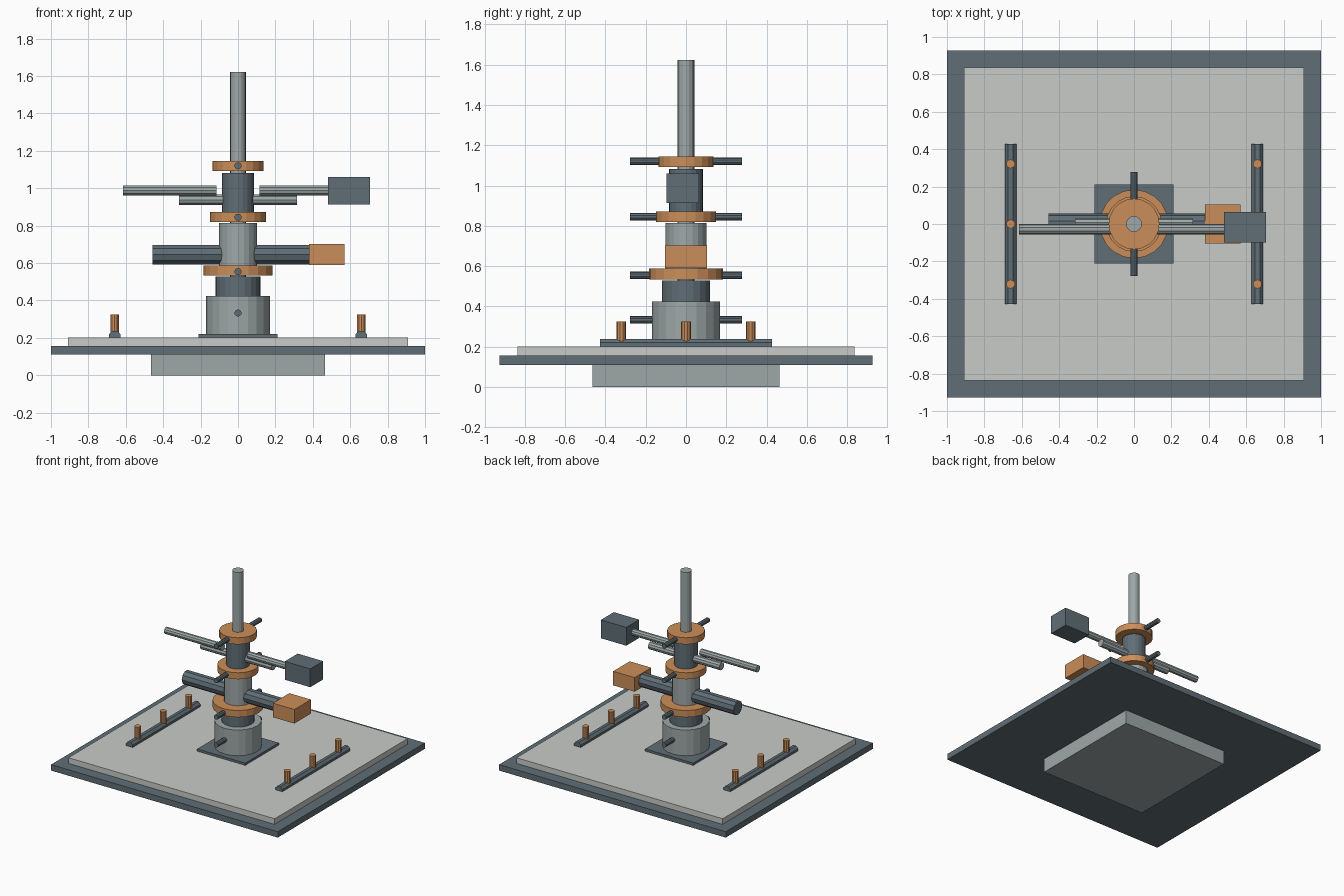
import bpy
from math import pi
from mathutils import Matrix

default = bpy.data.objects.get("Cube")
if default:
    bpy.data.objects.remove(default, do_unlink=True)


def material(name, rgb):
    m = bpy.data.materials.new(name)
    m.use_nodes = True
    m.diffuse_color = (*rgb, 1)
    m.node_tree.nodes["Principled BSDF"].inputs["Base Color"].default_value = (*rgb, 1)
    return m


SLATE = material("slate", (0.115, 0.155, 0.18))
STEEL = material("steel", (0.34, 0.39, 0.39))
STONE = material("pale_stone", (0.58, 0.6, 0.57))
COPPER = material("copper", (0.60, 0.27, 0.10))


def finish(name, mat):
    ob = bpy.context.object
    ob.name = ob.data.name = name
    ob.data.materials.append(mat)
    return ob


def box(name, mat, x, y, z):
    """Box from (low, high) pairs on each axis."""
    bpy.ops.mesh.primitive_cube_add(size=1)
    ob = finish(name, mat)
    pairs = (x, y, z)
    ob.data.transform(Matrix.Translation([(a + b) / 2 for a, b in pairs])
                      @ Matrix.Diagonal([b - a for a, b in pairs] + [1]))
    return ob


def rod(name, mat, r, axis, low, high, center=(0, 0, 0), sides=12, turn=0):
    """Flat-sided cylinder along an axis, between low and high on it."""
    bpy.ops.mesh.primitive_cylinder_add(vertices=sides, radius=r, depth=high - low)
    ob = finish(name, mat)
    spin = {"x": Matrix.Rotation(pi / 2, 4, "Y"),
            "y": Matrix.Rotation(pi / 2, 4, "X"),
            "z": Matrix.Identity(4)}[axis]
    place = list(center)
    place["xyz".index(axis)] = (low + high) / 2
    ob.data.transform(Matrix.Translation(place) @ spin @ Matrix.Rotation(turn, 4, "Z"))
    return ob


# Stepped base
box("foot_block", STEEL, (-0.465, 0.465), (-0.465, 0.465), (0, 0.11))
box("base_plate", SLATE, (-1, 1), (-0.927, 0.927), (0.11, 0.157))
box("deck_slab", STONE, (-0.91, 0.91), (-0.837, 0.837), (0.157, 0.202))
box("mounting_plate", SLATE, (-0.212, 0.212), (-0.212, 0.212), (0.2, 0.22))

# Central column, bottom to top
for name, mat, r, low, high in (
        ("column_base", STEEL, 0.17, 0.22, 0.425),
        ("lower_neck", SLATE, 0.12, 0.425, 0.528),
        ("lower_collar", COPPER, 0.184, 0.533, 0.587),
        ("middle_column", STEEL, 0.102, 0.587, 0.815),
        ("middle_collar", COPPER, 0.149, 0.82, 0.872),
        ("upper_column", SLATE, 0.085, 0.872, 1.083),
        ("upper_collar", COPPER, 0.136, 1.092, 1.145)):
    rod(name, mat, r, "z", low, high, sides=20)
rod("mast", STEEL, 0.042, "z", 0.22, 1.622, sides=16)

# Cross pins through the column
for i, z in enumerate((0.333, 0.554, 0.845, 1.12)):
    rod(f"cross_pin_{i + 1}", SLATE, 0.019, "y", -0.277, 0.277, (0, 0, z), 10)

# Lower arm with its block
rod("lower_arm", SLATE, 0.055, "x", -0.458, 0.39, (0, 0, 0.645), 10)
box("lower_arm_block", COPPER, (0.38, 0.57), (-0.104, 0.104), (0.59, 0.702))

# Upper arms with the counterweight
rod("short_upper_arm", STEEL, 0.03, "x", -0.315, 0.315, (0, 0, 0.938), 10)
rod("right_upper_arm", STEEL, 0.027, "x", -0.615, -0.115, (0, -0.028, 0.988), 10)
rod("left_upper_arm", STEEL, 0.027, "x", 0.115, 0.49, (0, -0.028, 0.988), 10)
box("counterweight", SLATE, (0.482, 0.706), (-0.098, 0.064), (0.914, 1.06))

# Side rails with pegs
for side, x in (("right", -0.66), ("left", 0.66)):
    rod(f"{side}_rail", SLATE, 0.033, "y", -0.428, 0.428, (x, 0, 0.207), 8, pi / 8)
    for i, y in enumerate((-0.321, 0, 0.321)):
        rod(f"{side}_peg_{i + 1}", COPPER, 0.024, "z", 0.225, 0.325, (x, y, 0), 10)
